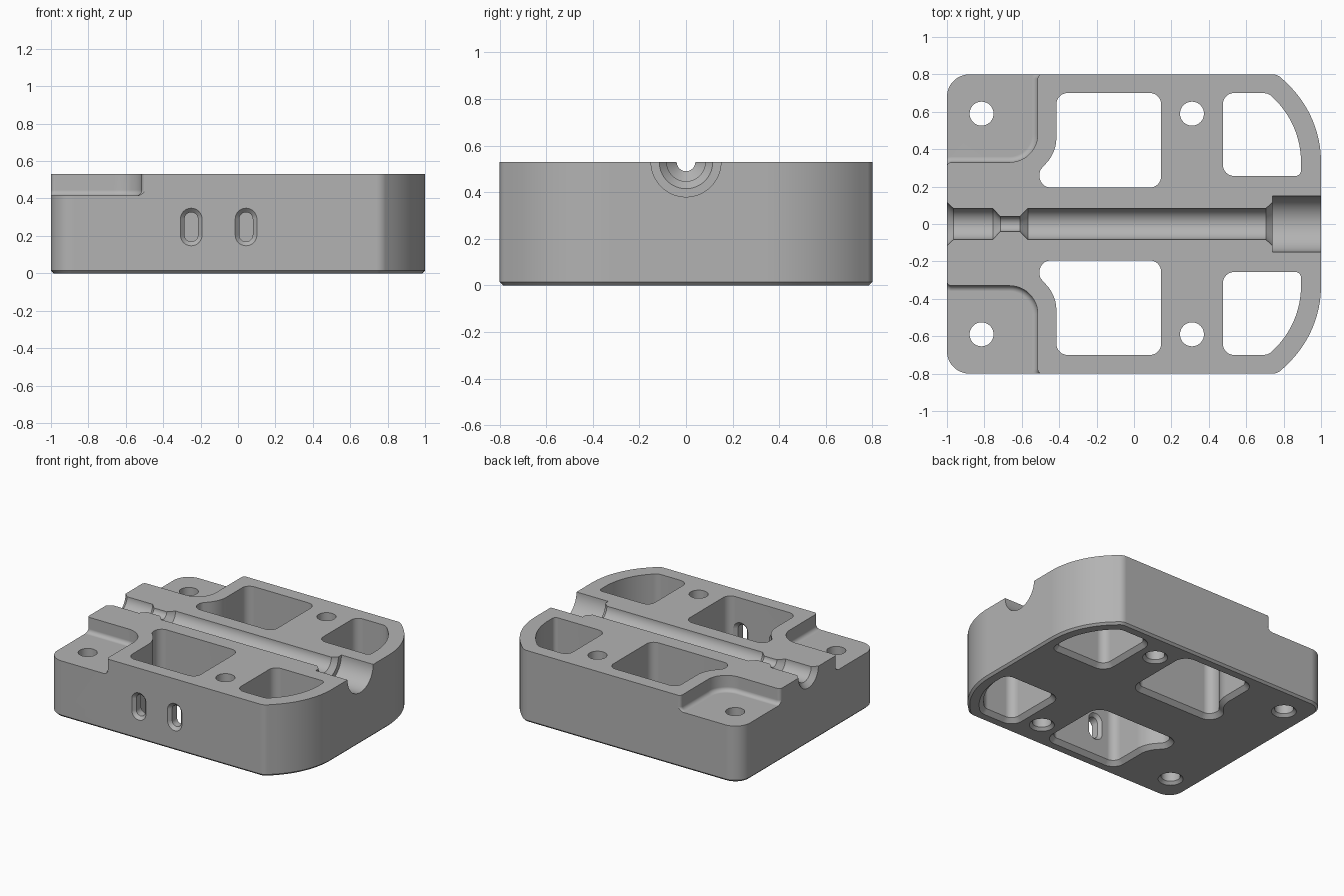
import bpy, bmesh, math
from mathutils import Vector, Matrix

if "Cube" in bpy.data.objects:
    bpy.data.objects.remove(bpy.data.objects["Cube"], do_unlink=True)

H = 0.53  # block height


def arc(cx, cy, r, a0, a1, n=16):
    """Sharp outline points along an arc, angles in degrees."""
    angles = [math.radians(a0 + (a1 - a0) * i / n) for i in range(n + 1)]
    return [(cx + r * math.cos(a), cy + r * math.sin(a), 0) for a in angles]


def rounded(points, flip=1):
    """Outline from (x, y, corner radius), counter-clockwise; flip=-1 mirrors in y."""
    out, n = [], len(points)
    for i, (x, y, r) in enumerate(points):
        p = Vector((x, y))
        if r == 0:
            out.append(p)
            continue
        a = (Vector(points[i - 1][:2]) - p).normalized()
        b = (Vector(points[(i + 1) % n][:2]) - p).normalized()
        half = a.angle(b) / 2
        c = p + (a + b).normalized() * r / math.sin(half)
        v0, v1 = p + a * r / math.tan(half) - c, p + b * r / math.tan(half) - c
        start = math.atan2(v0.y, v0.x)
        turn = math.atan2(v0.x * v1.y - v0.y * v1.x, v0.dot(v1))
        for k in range(13):
            t = start + turn * k / 12
            out.append(c + Vector((math.cos(t), math.sin(t))) * r)
    out = [Vector((p.x, p.y * flip)) for p in out]
    area = sum(out[i - 1].cross(out[i]) for i in range(len(out)))
    return out if area > 0 else out[::-1]


def offset(outline, d):
    """Move an outline outward by d."""
    result, n = [], len(outline)
    for i, p in enumerate(outline):
        a = (p - outline[i - 1]).normalized()
        b = (outline[(i + 1) % n] - p).normalized()
        na, nb = Vector((a.y, -a.x)), Vector((b.y, -b.x))
        result.append(p + (na + nb) * d / (1 + na.dot(nb)))
    return result


def mesh_object(name, rings, matrix=Matrix()):
    """Skin closed rings of 3D points and cap both ends."""
    bm = bmesh.new()
    loops = [[bm.verts.new(matrix @ Vector(p)) for p in ring] for ring in rings]
    for lo, hi in zip(loops, loops[1:]):
        for i in range(len(lo)):
            bm.faces.new((lo[i - 1], lo[i], hi[i], hi[i - 1]))
    bm.faces.new(loops[0][::-1])
    bm.faces.new(loops[-1])
    bmesh.ops.recalc_face_normals(bm, faces=bm.faces[:])
    mesh = bpy.data.meshes.new(name)
    bm.to_mesh(mesh)
    bm.free()
    obj = bpy.data.objects.new(name, mesh)
    bpy.context.collection.objects.link(obj)
    return obj


def prism(name, outline, layers, matrix=Matrix()):
    """Stack of (height, outward offset) layers over one outline."""
    rings = [[(p.x, p.y, z) for p in offset(outline, d)] for z, d in layers]
    return mesh_object(name, rings, matrix)


# Block with rounded corners, bowed right end and chamfered base
edge = ([(-1, -0.8, 0.12), (0.768, -0.8, 0.07)] + arc(0.42, -0.33, 0.58, -46, 0)
        + arc(0.42, 0.33, 0.58, 0, 46) + [(0.768, 0.8, 0.07), (-1, 0.8, 0.12)])
block = prism("mounting_block", rounded(edge), [(0, -0.015), (0.015, 0), (H, 0)])

grey = bpy.data.materials.new("machined_grey")
grey.use_nodes = True
colour = (0.45, 0.45, 0.45, 1)
grey.diffuse_color = colour
grey.node_tree.nodes["Principled BSDF"].inputs["Base Color"].default_value = colour
block.data.materials.append(grey)

cutters = []

# Through openings, mirrored front to back
large_window = [(0.145, 0.195, 0.06), (0.145, 0.7, 0.06), (-0.415, 0.7, 0.06),
                (-0.415, 0.385, 0.2), (-0.505, 0.285, 0.05), (-0.505, 0.195, 0.06)]
small_window = ([(0.475, 0.257, 0.06), (0.893, 0.257, 0.03)]
                + arc(0.42, 0.33, 0.473, 0, 46)
                + [(0.721, 0.7, 0.07), (0.475, 0.7, 0.06)])
corner_step = [(-1.001, 0.33, 0.025), (-0.515, 0.33, 0.15), (-0.515, 0.801, 0.025),
               (-0.4, 0.801, 0), (-0.4, 1, 0), (-1.2, 1, 0), (-1.2, 0.2, 0), (-1.001, 0.2, 0)]
through = [(-0.02, 0.05), (0.03, 0), (0.6, 0)]
drilled = [(-0.02, 0.04), (0.02, 0), (0.6, 0)]
R = 0.03
fillet = [(0.415 + R * (1 - math.cos(a)), R * (math.sin(a) - 1))
          for a in (math.pi / 2 * k / 6 for k in range(7))] + [(0.6, 0)]
for side in (1, -1):
    cutters.append(prism("large_window_cutter", rounded(large_window, side), through))
    cutters.append(prism("small_window_cutter", rounded(small_window, side), through))
    cutters.append(prism("corner_step_cutter", rounded(corner_step, side), fillet))
    for x in (-0.815, 0.31):
        hole = rounded(arc(x, 0.59, 0.064, 0, 352.5, 47), side)
        cutters.append(prism("bolt_hole_cutter", hole, drilled))

# Stepped half-round channel along the top
profile = [(-1.05, 0.165), (-0.965, 0.083), (-0.755, 0.083), (-0.715, 0.04), (-0.61, 0.04),
           (-0.568, 0.083), (0.705, 0.083), (0.74, 0.115), (0.74, 0.15), (1.1, 0.15)]
N = 64
rings = [[(x, r * math.cos(2 * math.pi * k / N), H + r * math.sin(2 * math.pi * k / N))
          for k in range(N)] for x, r in profile]
cutters.append(mesh_object("channel_cutter", rings))

# Two upright slots through the front wall, chamfered on both faces
upright = Matrix.Rotation(math.pi / 2, 4, 'X')
for x in (-0.25, 0.043):
    slot = rounded(arc(x, 0.205, 0.036, 180, 360) + arc(x, 0.29, 0.036, 0, 180))
    cutters.append(prism("slot_cutter", slot, [(0.69, 0.032), (0.722, 0),
                                               (0.778, 0), (0.81, 0.032)], upright))

# Cut everything out of the block
bpy.ops.object.select_all(action='DESELECT')
bpy.context.view_layer.objects.active = block
block.select_set(True)
for cutter in cutters:
    cutter.hide_render = True
    mod = block.modifiers.new("cut", 'BOOLEAN')
    mod.operation = 'DIFFERENCE'
    mod.solver = 'EXACT'
    mod.object = cutter
    bpy.ops.object.modifier_apply(modifier=mod.name)
    bpy.data.objects.remove(cutter, do_unlink=True)

# Smooth curves, crisp edges, flat faces kept flat
bpy.ops.object.shade_smooth_by_angle(angle=math.radians(25))
weighted = block.modifiers.new("flat_faces", 'WEIGHTED_NORMAL')
weighted.keep_sharp = True
